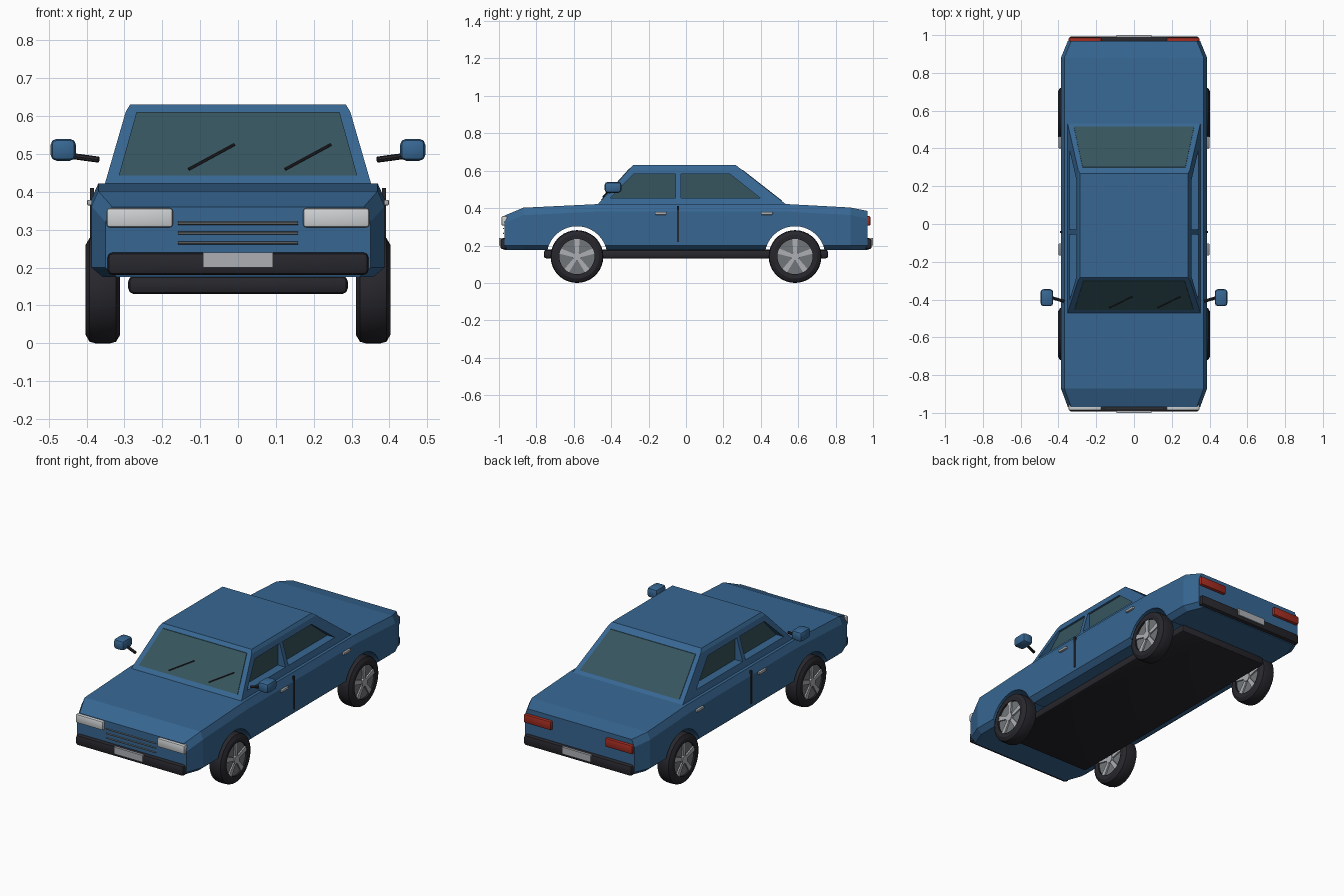
import bpy
import bmesh
from math import pi, cos, sin
from mathutils import Vector, Matrix

if "Cube" in bpy.data.objects:
    bpy.data.objects.remove(bpy.data.objects["Cube"])


def material(name, r, g, b, rough=0.6):
    m = bpy.data.materials.new(name)
    m.use_nodes = True
    m.diffuse_color = (r, g, b, 1)
    shader = m.node_tree.nodes["Principled BSDF"]
    shader.inputs["Base Color"].default_value = (r, g, b, 1)
    shader.inputs["Roughness"].default_value = rough
    return m


BLUE = material("body_blue", 0.038, 0.135, 0.29)
GLASS = material("window_glass", 0.037, 0.09, 0.11)
BLACK = material("rubber_black", 0.02, 0.02, 0.026)
SILVER = material("silver", 0.42, 0.43, 0.45)
GREY = material("rim_grey", 0.17, 0.18, 0.19)
WHITE = material("lamp_white", 0.62, 0.64, 0.65)
RED = material("lamp_red", 0.36, 0.025, 0.015)


def finish(name, bm, *mats, smooth=False):
    bmesh.ops.recalc_face_normals(bm, faces=bm.faces[:])
    me = bpy.data.meshes.new(name)
    bm.to_mesh(me)
    bm.free()
    for m in mats:
        me.materials.append(m)
    ob = bpy.data.objects.new(name, me)
    bpy.context.collection.objects.link(ob)
    if smooth:
        bpy.ops.object.select_all(action="DESELECT")
        ob.select_set(True)
        bpy.context.view_layer.objects.active = ob
        bpy.ops.object.shade_smooth_by_angle(angle=0.6)
    return ob


def box(name, lo, hi, mat, bevel=0.0, segments=2):
    """Box between two corners, optionally rounded."""
    lo, hi = Vector(lo), Vector(hi)
    bm = bmesh.new()
    bmesh.ops.create_cube(bm, size=1)
    bmesh.ops.scale(bm, vec=hi - lo, verts=bm.verts)
    bmesh.ops.translate(bm, vec=(lo + hi) / 2, verts=bm.verts)
    if bevel:
        bmesh.ops.bevel(bm, geom=bm.edges[:], offset=bevel, segments=segments,
                        profile=0.5, affect="EDGES")
    return finish(name, bm, mat, smooth=bevel > 0)


def rod(name, a, b, radius, mat, sides=8, smooth=True):
    """Cylinder from a to b."""
    a, b = Vector(a), Vector(b)
    turn = (b - a).to_track_quat("Z", "Y").to_matrix().to_4x4()
    bm = bmesh.new()
    bmesh.ops.create_cone(bm, cap_ends=True, segments=sides, radius1=radius,
                          radius2=radius, depth=(b - a).length,
                          matrix=Matrix.Translation((a + b) / 2) @ turn)
    return finish(name, bm, mat, smooth=smooth)


def loft(name, sections, *mats):
    """Closed solid through equal-length rings of points."""
    bm = bmesh.new()
    rings = [[bm.verts.new(p) for p in s] for s in sections]
    for r, s in zip(rings, rings[1:]):
        for i in range(len(r)):
            j = (i + 1) % len(r)
            bm.faces.new((r[i], r[j], s[j], s[i]))
    bm.faces.new(rings[0])
    bm.faces.new(rings[-1])
    return finish(name, bm, *mats)


def cut(target, cutter):
    mod = target.modifiers.new("cut", "BOOLEAN")
    mod.operation = "DIFFERENCE"
    mod.solver = "EXACT"
    mod.object = cutter
    bpy.ops.object.select_all(action="DESELECT")
    target.select_set(True)
    bpy.context.view_layer.objects.active = target
    bpy.ops.object.modifier_apply(modifier=mod.name)
    bpy.data.objects.remove(cutter)


# Lower body: hood, flanks and trunk
def body_section(y, w, top):
    half = [(w - 0.03, 0.175), (w, 0.2), (w, top - 0.04), (w - 0.018, top)]
    return [(x, y, z) for x, z in half] + [(-x, y, z) for x, z in reversed(half)]


body = loft("body", [body_section(*s) for s in (
    (-0.97, 0.35, 0.36), (-0.87, 0.387, 0.402), (-0.46, 0.387, 0.422),
    (0.53, 0.387, 0.422), (0.88, 0.387, 0.403), (0.97, 0.35, 0.385))], BLUE)

AXLE_Y, AXLE_Z = 0.583, 0.141
for sy in (-1, 1):
    cut(body, rod("arch_cutter", (-0.5, sy * AXLE_Y, AXLE_Z),
                  (0.5, sy * AXLE_Y, AXLE_Z), 0.162, BLUE, 40, False))

# Cabin: tapered block with chamfered roof edge
BASE, EDGE, ROOF = 0.415, 0.612, 0.63


def side_x(z):
    return 0.352 - (z - 0.42) * 0.29


def front_y(z):
    return -0.472 + (z - 0.42) * 0.9


def rear_y(z):
    return 0.535 - (z - 0.42) * 1.28


def cabin_ring(z, inset=0.0):
    x, f, r = side_x(z) - inset, front_y(z), rear_y(z)
    return [(-x, f, z), (x, f, z), (x, r, z), (-x, r, z)]


cabin = loft("cabin", [cabin_ring(BASE), cabin_ring(EDGE), cabin_ring(ROOF, 0.006)],
             BLUE, GLASS)

# Side windows: recessed glass behind the pillars
LOW, HIGH = 0.455, 0.582
side_windows = {
    "front": [(-0.405, LOW), (-0.055, LOW), (-0.055, HIGH), (-0.28, HIGH)],
    "rear": [(-0.028, LOW), (0.395, LOW), (0.235, HIGH), (-0.028, HIGH)]}
for sx in (-1, 1):
    for label, outline in side_windows.items():
        cutter = loft(label + "_window_cutter",
                      [[(sx * x, y, z) for y, z in outline] for x in (0.293, 0.45)],
                      BLUE, GLASS)
        for face in cutter.data.polygons:
            face.material_index = 1 if abs(face.normal.x) > 0.9 else 0
        cut(cabin, cutter)


# Windscreen and rear window as thin plates
def screen(name, plane, low, high, x_low, x_high, out):
    corners = [(-x_low, low), (x_low, low), (x_high, high), (-x_high, high)]
    loft(name, [[(x, plane(z) + d, z) for x, z in corners] for d in (0, out)], GLASS)


screen("windscreen", front_y, 0.443, 0.611, 0.315, 0.268, -0.004)
screen("rear_window", rear_y, 0.437, 0.605, 0.318, 0.272, 0.004)

# Wipers
for x in (-0.13, 0.125):
    rod("wiper", (x, front_y(0.46) - 0.008, 0.46),
        (x + 0.12, front_y(0.525) - 0.008, 0.525), 0.004, BLACK, 6)

# Floor pan
box("floor_pan", (-0.29, -0.76, 0.13), (0.29, 0.76, 0.178), BLACK, 0.015)

# Bumpers, number plates and lamps at both ends
for end, sy, lamp in (("front", -1, WHITE), ("rear", 1, RED)):
    def span(a, b):
        return sorted((sy * a, sy * b))
    y0, y1 = span(0.955, 0.993)
    box(end + "_bumper", (-0.345, y0, 0.18), (0.345, y1, 0.24), BLACK, 0.014)
    y0, y1 = span(0.99, 1.0)
    box(end + "_plate", (-0.092, y0, 0.2), (0.092, y1, 0.24), SILVER)
    y0, y1 = span(0.955, 0.987)
    for sx in (-1, 1):
        x0, x1 = sorted((sx * 0.172, sx * 0.347))
        box(end + "_lamp", (x0, y0, 0.306), (x1, y1, 0.357), lamp, 0.008)

# Grille bars
for z in (0.265, 0.291, 0.317):
    rod("grille_bar", (-0.158, -0.976, z), (0.158, -0.976, z), 0.004, GREY, 6)


def wheel(sx, sy):
    centre = Vector((sx * 0.357, sy * AXLE_Y, AXLE_Z))
    # Tyre: spun profile
    bm = bmesh.new()
    profile = [(-0.044, 0.094), (-0.046, 0.118), (-0.035, 0.137), (-0.02, 0.141),
               (0.02, 0.141), (0.035, 0.137), (0.046, 0.118), (0.044, 0.094)]
    verts = [bm.verts.new((x, 0, r)) for x, r in profile]
    edges = [bm.edges.new(p) for p in zip(verts, verts[1:])]
    edges.append(bm.edges.new((verts[-1], verts[0])))
    bmesh.ops.spin(bm, geom=verts + edges, cent=(0, 0, 0), axis=(1, 0, 0),
                   angle=2 * pi, steps=36, use_merge=True)
    bmesh.ops.remove_doubles(bm, verts=bm.verts, dist=0.0005)
    bmesh.ops.translate(bm, vec=centre, verts=bm.verts)
    finish("tyre", bm, BLACK, smooth=True)
    # Rim disc, hub and spokes
    across = Vector((1, 0, 0))
    rod("rim", centre - across * 0.034, centre + across * 0.034, 0.097, GREY, 36)
    rod("hub", centre - across * 0.046, centre + across * 0.046, 0.024, SILVER, 16)
    for i in range(5):
        a = 2 * pi * i / 5 + pi / 2
        out = Vector((0, cos(a), sin(a)))
        side = Vector((0, -sin(a), cos(a)))
        loft("spoke", [[centre + out * r + side * s * w + across * x
                        for s, x in ((-1, -0.042), (1, -0.042), (1, 0.042), (-1, 0.042))]
                       for r, w in ((0.015, 0.009), (0.096, 0.015))], SILVER)


for sx in (-1, 1):
    for sy in (-1, 1):
        wheel(sx, sy)

    # Mirrors on short arms
    x0, x1 = sorted((sx * 0.428, sx * 0.495))
    box("mirror", (x0, -0.435, 0.482), (x1, -0.345, 0.54), BLUE, 0.016)
    rod("mirror_arm", (sx * 0.368, -0.41, 0.485), (sx * 0.435, -0.39, 0.494),
        0.008, BLACK)

    # Door seam and handles
    x0, x1 = sorted((sx * 0.38, sx * 0.391))
    box("door_seam", (x0, -0.047, 0.22), (x1, -0.037, 0.41), BLACK)
    x0, x1 = sorted((sx * 0.38, sx * 0.399))
    for y in (-0.135, 0.432):
        box("door_handle", (x0, y - 0.032, 0.364), (x1, y + 0.032, 0.379), SILVER, 0.004)
